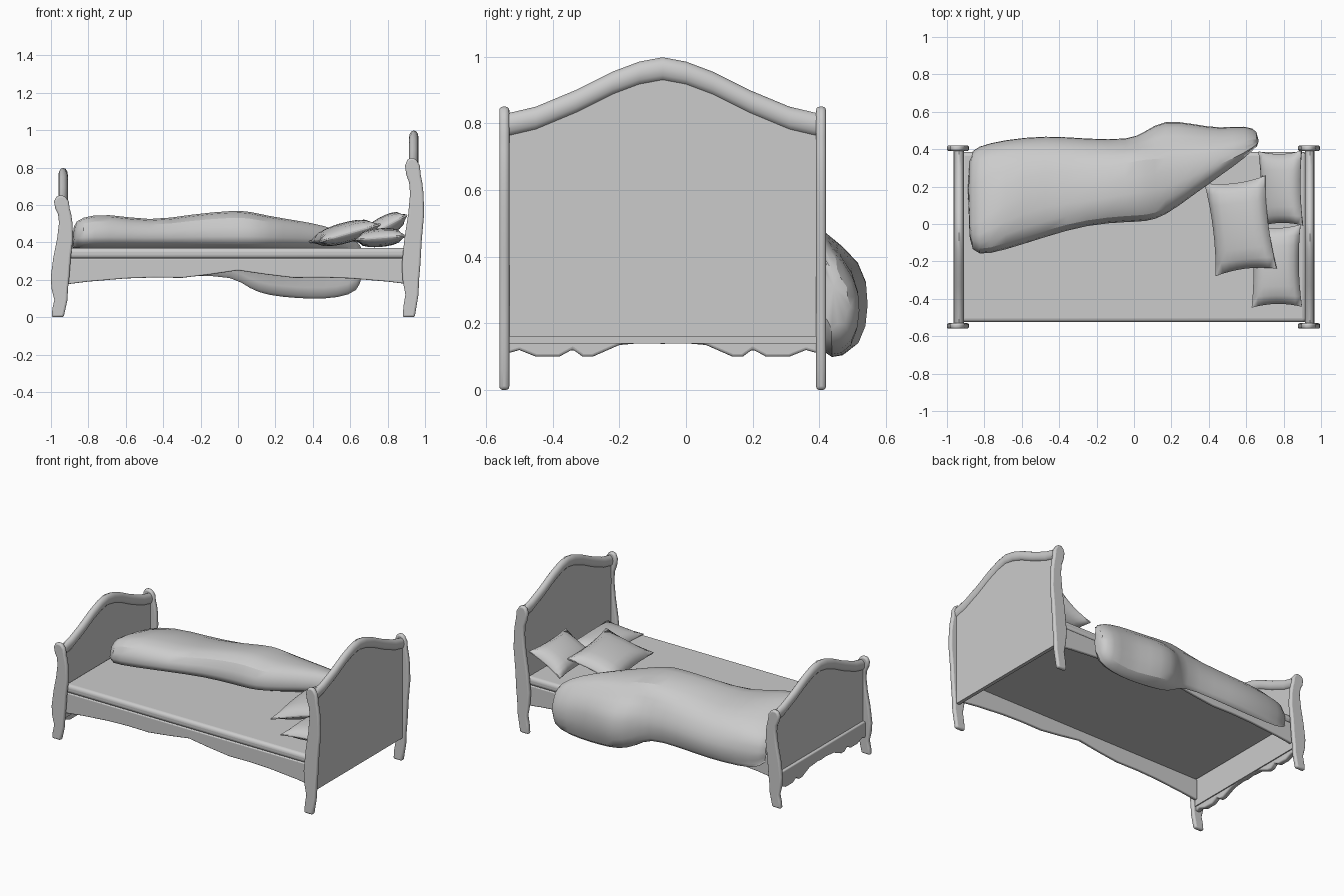
import bpy, bmesh, math
from mathutils import Vector, Matrix

cube = bpy.data.objects.get("Cube")
if cube:
    bpy.data.objects.remove(cube, do_unlink=True)

grey = bpy.data.materials.new("soft_grey")
grey.use_nodes = True
COLOUR = (0.6, 0.6, 0.6, 1)
grey.diffuse_color = COLOUR
grey.node_tree.nodes["Principled BSDF"].inputs["Base Color"].default_value = COLOUR


def finish(name, bm, bevel=0, segments=3, angle=40, subdiv=0):
    bmesh.ops.recalc_face_normals(bm, faces=bm.faces)
    mesh = bpy.data.meshes.new(name)
    bm.to_mesh(mesh)
    bm.free()
    mesh.materials.append(grey)
    ob = bpy.data.objects.new(name, mesh)
    bpy.context.collection.objects.link(ob)
    if bevel:
        mod = ob.modifiers.new("Bevel", 'BEVEL')
        mod.width, mod.segments = bevel, segments
        mod.limit_method, mod.angle_limit = 'ANGLE', math.radians(50)
    if subdiv:
        mod = ob.modifiers.new("Subdivision", 'SUBSURF')
        mod.levels = mod.render_levels = subdiv
    bpy.ops.object.select_all(action='DESELECT')
    ob.select_set(True)
    bpy.context.view_layer.objects.active = ob
    bpy.ops.object.shade_smooth_by_angle(angle=math.radians(angle))
    return ob


def plate(name, outline, axis, lo, hi, bevel=0, segments=3):
    """Extrude an outline along x (outline in y, z) or y (outline in x, z)."""
    place = (lambda p, d: (d, *p)) if axis == 'x' else (lambda p, d: (p[0], d, p[1]))
    bm = bmesh.new()
    face = bm.faces.new([bm.verts.new(place(p, lo)) for p in outline])
    res = bmesh.ops.extrude_face_region(bm, geom=[face])
    verts = [v for v in res["geom"] if isinstance(v, bmesh.types.BMVert)]
    bmesh.ops.translate(bm, vec=place((0, 0), hi - lo), verts=verts)
    return finish(name, bm, bevel, segments)


def loft(name, rings, subdiv=0, angle=40):
    """Join closed rings of equal length and cap both ends."""
    bm = bmesh.new()
    loops = [[bm.verts.new(p) for p in ring] for ring in rings]
    n = len(loops[0])
    for a, b in zip(loops, loops[1:]):
        for i in range(n):
            j = (i + 1) % n
            bm.faces.new((a[i], a[j], b[j], b[i]))
    bm.faces.new(loops[0])
    bm.faces.new(loops[-1])
    return finish(name, bm, subdiv=subdiv, angle=angle)


MID = -0.07   # centre line of the bed frame in y

# Scrolled posts: (z, left, right) stations from the floor up
STATIONS = [(0, .88, .945), (.06, .885, .955), (.12, .895, .965), (.2, .88, .968),
            (.28, .876, .975), (.42, .89, .983), (.55, .91, .995), (.66, .92, .992),
            (.72, .915, .985), (.76, .9, .977), (.81, .893, .972), (.84, .905, .955),
            (.85, .92, .94)]
for end, dx, drop in (("head", 0, 0), ("foot", -1.877, .2)):
    rows = [(z * (.85 - drop) / .85, a + dx, b + dx) for z, a, b in STATIONS]
    outline = [(a, z) for z, a, b in rows] + [(b, z) for z, a, b in reversed(rows)]
    for side, y in (("right", -.56), ("left", .39)):
        plate(end + "_post_" + side, outline, 'y', y, y + .03, .011)

# Arched end boards with a rounded top rail
CREST = [(-.465, .83), (-.38, .85), (-.26, .9), (-.15, .955), (-.07, .985), (0, .998)]
crest = CREST + [(-y, z) for y, z in reversed(CREST[:-1])]
for end, x, drop, base in (("headboard", .94, 0, .16), ("footboard", -.935, .2, .14)):
    arch = [(MID + y, z - drop) for y, z in crest]
    panel = [(y, z - .03) for y, z in arch]
    panel += [(panel[-1][0], base), (panel[0][0], base)]
    plate(end + "_panel", panel, 'x', x - .012, x + .012)
    rings = []
    for y, z in arch:
        turn = [math.tau * k / 12 for k in range(12)]
        rings.append([(x + .025 * math.cos(t), y, z - .036 + .036 * math.sin(t))
                      for t in turn])
    loft(end + "_top_rail", rings)

# Scalloped apron under the footboard
SCALLOP = [(-.465, .11), (-.43, .12), (-.38, .1), (-.31, .1), (-.27, .122),
           (-.24, .1), (-.21, .1), (-.13, .135), (-.04, .143), (0, .138)]
scallop = SCALLOP + [(-y, z) for y, z in reversed(SCALLOP[:-1])]
edge = [(MID + y, z) for y, z in scallop]
plate("foot_apron", edge + [(edge[-1][0], .22), (edge[0][0], .22)], 'x', -.965, -.93, .008)

# Shaped side rails
WAVE = [(-.92, .175), (-.8, .19), (-.6, .207), (-.45, .212), (-.3, .21), (-.15, .228), (0, .25)]
wave = WAVE + [(-x, z) for x, z in reversed(WAVE[:-1])]
for side, y in (("right", -.525), ("left", .363)):
    plate("side_rail_" + side, wave + [(.92, .315), (-.92, .315)], 'y', y, y + .022, .006)

# Mattress
plate("mattress", [(-.525, .312), (.385, .312), (.385, .37), (-.525, .37)],
      'x', -.925, .92, .022, 4)

# Crumpled blanket: x, front y, ridge y, back y, front top z, back top z, hem z
FOLDS = [(-.89, -.12, .02, .38, .50, .43, .30), (-.84, -.18, .06, .42, .545, .45, .22),
         (-.7, -.15, .22, .455, .565, .46, .2), (-.47, -.075, .32, .48, .52, .46, .2),
         (-.25, -.01, .28, .46, .56, .47, .21), (-.02, .005, .36, .455, .58, .48, .21),
         (.06, .005, .38, .5, .575, .48, .14), (.16, .03, .38, .565, .55, .48, .105),
         (.32, .15, .39, .54, .525, .47, .09), (.46, .25, .4, .515, .5, .46, .085),
         (.6, .35, .42, .535, .45, .43, .105), (.67, .42, .44, .5, .39, .38, .16)]
rings = []
for x, yf, yr, yb, zf, zb, hem in FOLDS:
    lip = min(.4, yb - .03)
    rings.append([(x, yf + .02, .365), (x, yf, .42), (x, yf + .025, zf - .03),
                  (x, yf * .6 + yr * .4, zf), (x, yr, zf - .025),
                  (x, max(lip, yr + .015), zb), (x, yb - .015, zb - .09),
                  (x, yb, (zb + hem) / 2 - .03), (x, yb - .02, hem + .025),
                  (x, lip + .03, hem), (x, lip, hem + .04), (x, lip, .35)])
loft("blanket", rings, subdiv=1, angle=60)


# Plump pillows with drawn-in sides
def pillow(name, centre, size, tilt, turn):
    w, d, h = size
    bm = bmesh.new()
    bmesh.ops.create_cube(bm, size=2)
    bmesh.ops.subdivide_edges(bm, edges=bm.edges[:], cuts=7, use_grid_fill=True)
    for v in bm.verts:
        x, y, z = v.co
        plump = ((1 - x * x) * (1 - y * y)) ** .45
        v.co = (x * w / 2 * (1 - .1 * (1 - y * y) * x * x),
                y * d / 2 * (1 - .08 * (1 - x * x) * y * y),
                z * h / 2 * (.08 + .92 * plump))
    spin = Matrix.Rotation(math.radians(turn), 4, 'Z') @ Matrix.Rotation(math.radians(-tilt), 4, 'Y')
    bmesh.ops.transform(bm, matrix=Matrix.Translation(Vector(centre)) @ spin, verts=bm.verts)
    finish(name, bm, angle=70)


pillow("front_pillow", (.57, -.01, .45), (.34, .5, .11), 16, 7)
pillow("left_pillow", (.785, .19, .485), (.26, .4, .11), 28, 1)
pillow("right_pillow", (.76, -.225, .425), (.27, .44, .1), 5, 1)
